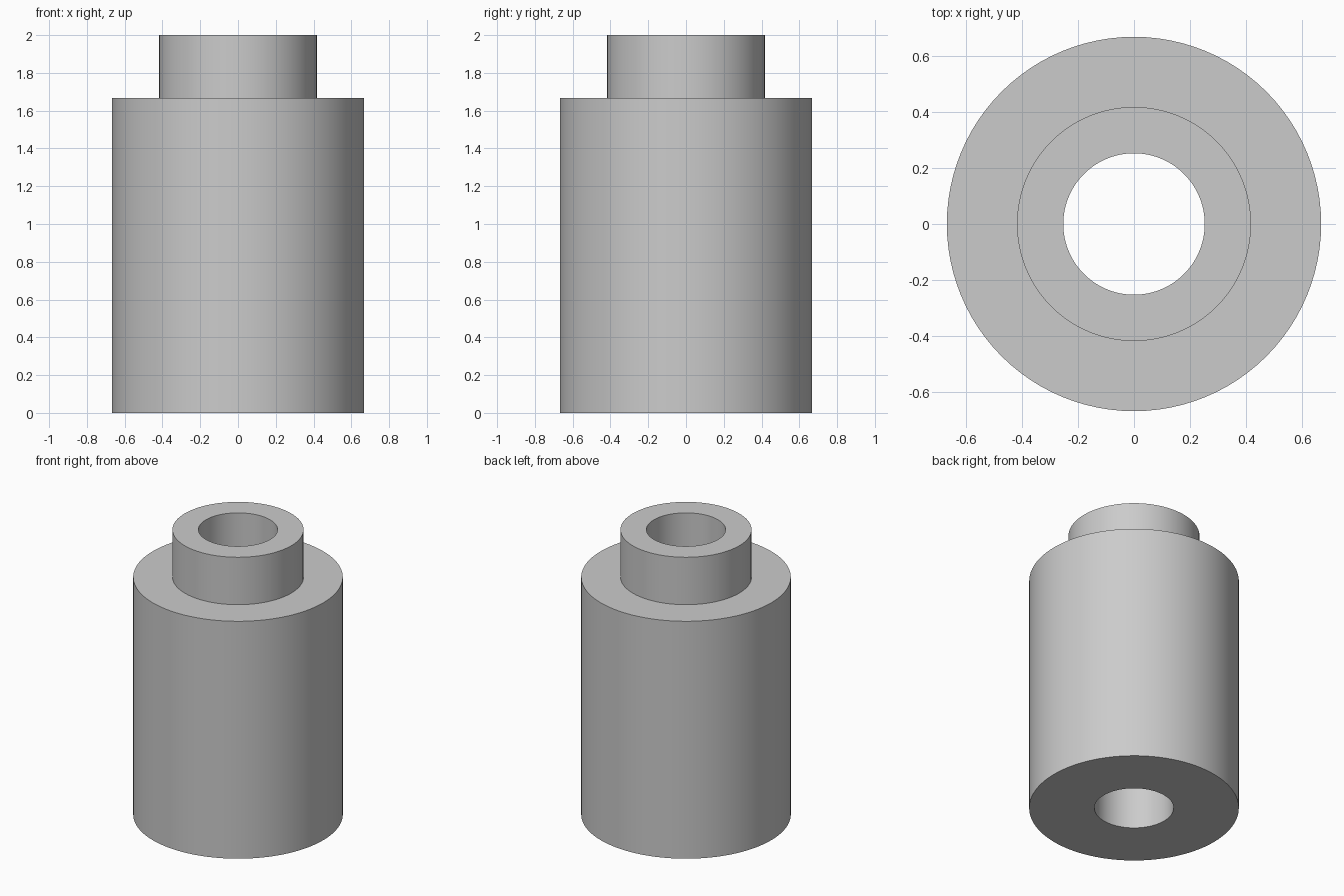
import bpy
import bmesh
import math

cube = bpy.data.objects.get("Cube")
if cube:
    bpy.data.objects.remove(cube, do_unlink=True)

SEGMENTS = 96
BODY_R, NECK_R, BORE_R = 0.667, 0.417, 0.252
SHOULDER_Z, TOP_Z = 1.667, 2.0


def flat_material(name, colour):
    mat = bpy.data.materials.new(name)
    mat.use_nodes = True
    mat.diffuse_color = colour
    mat.node_tree.nodes["Principled BSDF"].inputs["Base Color"].default_value = colour
    return mat


def lathe(name, profile, mat):
    """Revolve a closed (radius, height) profile around z."""
    bm = bmesh.new()
    rings = []
    for r, z in profile:
        rings.append([bm.verts.new((r * math.cos(a), r * math.sin(a), z))
                      for a in (math.tau * i / SEGMENTS for i in range(SEGMENTS))])
    for lower, upper in zip(rings, rings[1:] + rings[:1]):
        for i in range(SEGMENTS):
            j = (i + 1) % SEGMENTS
            bm.faces.new((lower[i], lower[j], upper[j], upper[i]))
    bmesh.ops.recalc_face_normals(bm, faces=bm.faces)
    mesh = bpy.data.meshes.new(name)
    bm.to_mesh(mesh)
    bm.free()
    mesh.materials.append(mat)
    obj = bpy.data.objects.new(name, mesh)
    bpy.context.collection.objects.link(obj)
    return obj


# Stepped bushing: wide body, narrow neck, straight bore all the way through
grey = flat_material("light grey", (0.6, 0.6, 0.6, 1.0))
bushing = lathe("stepped_bushing", [
    (BORE_R, 0), (BODY_R, 0), (BODY_R, SHOULDER_Z),
    (NECK_R, SHOULDER_Z), (NECK_R, TOP_Z), (BORE_R, TOP_Z),
], grey)

# Smooth walls, crisp rims
bpy.ops.object.select_all(action='DESELECT')
bushing.select_set(True)
bpy.context.view_layer.objects.active = bushing
bpy.ops.object.shade_smooth_by_angle(angle=math.radians(30))
